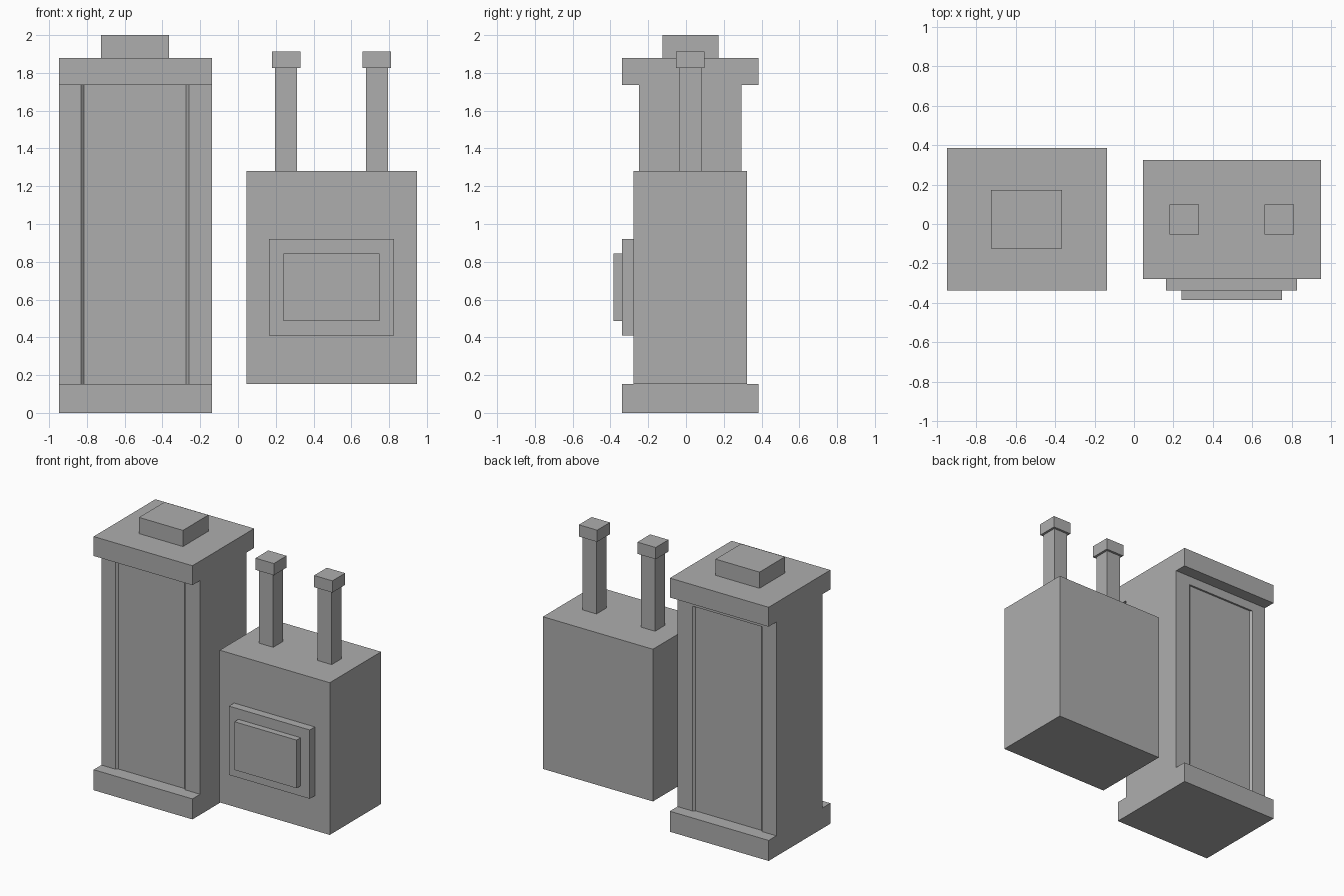
import bpy
import bmesh

if "Cube" in bpy.data.objects:
    bpy.data.objects.remove(bpy.data.objects["Cube"])

grey = bpy.data.materials.new("plain grey")
grey.diffuse_color = (0.42, 0.42, 0.42, 1.0)
grey.use_nodes = True
grey.node_tree.nodes["Principled BSDF"].inputs["Base Color"].default_value = grey.diffuse_color


def prism(name, outline, z0, z1):
    """Extrude a plan outline (x, y) from z0 up to z1."""
    bm = bmesh.new()
    face = bm.faces.new([bm.verts.new((x, y, z0)) for x, y in outline])
    top = bmesh.ops.extrude_face_region(bm, geom=[face])["geom"]
    for v in top:
        if isinstance(v, bmesh.types.BMVert):
            v.co.z = z1
    bmesh.ops.recalc_face_normals(bm, faces=bm.faces)
    mesh = bpy.data.meshes.new(name)
    bm.to_mesh(mesh)
    bm.free()
    mesh.materials.append(grey)
    obj = bpy.data.objects.new(name, mesh)
    bpy.context.collection.objects.link(obj)
    return obj


def box(name, x, y, z):
    return prism(name, [(x[0], y[0]), (x[1], y[0]), (x[1], y[1]), (x[0], y[1])], *z)


# Tall cabinet: slabs at both ends, overhanging at front and back only
X0, X1 = -0.947, -0.137
SLAB_Y = (-0.338, 0.385)
box("cabinet_base", (X0, X1), SLAB_Y, (0, 0.152))
box("cabinet_top", (X0, X1), SLAB_Y, (1.736, 1.88))
box("cabinet_cap", (-0.724, -0.364), (-0.125, 0.173), (1.88, 2.0))

# Cabinet body: plan outline with shallow slanted recesses front and back
YF, YB, D = -0.248, 0.295, 0.014
xs = [(X0, 0), (-0.83, 0), (-0.816, D), (-0.274, D), (-0.26, 0), (X1, 0)]
front = [(x, YF + d) for x, d in xs]
back = [(x, YB - d) for x, d in reversed(xs)]
box_body = prism("cabinet_body", front + back, 0.152, 1.736)
box("cabinet_back_lintel", (-0.83, -0.26), (YB - D, YB), (1.67, 1.736))

# Side box with a two-step plate on its front
box("side_box", (0.045, 0.947), (-0.278, 0.323), (0.152, 1.28))
box("outer_front_plate", (0.163, 0.825), (-0.338, -0.278), (0.41, 0.92))
box("inner_front_plate", (0.24, 0.75), (-0.385, -0.338), (0.486, 0.843))

# Two capped posts on the side box
CY = 0.023
for side, cx in (("left", 0.255), ("right", 0.735)):
    for part, r, z in (("post", 0.058, (1.28, 1.825)), ("post_cap", 0.075, (1.825, 1.912))):
        box(f"{side}_{part}", (cx - r, cx + r), (CY - r, CY + r), z)
